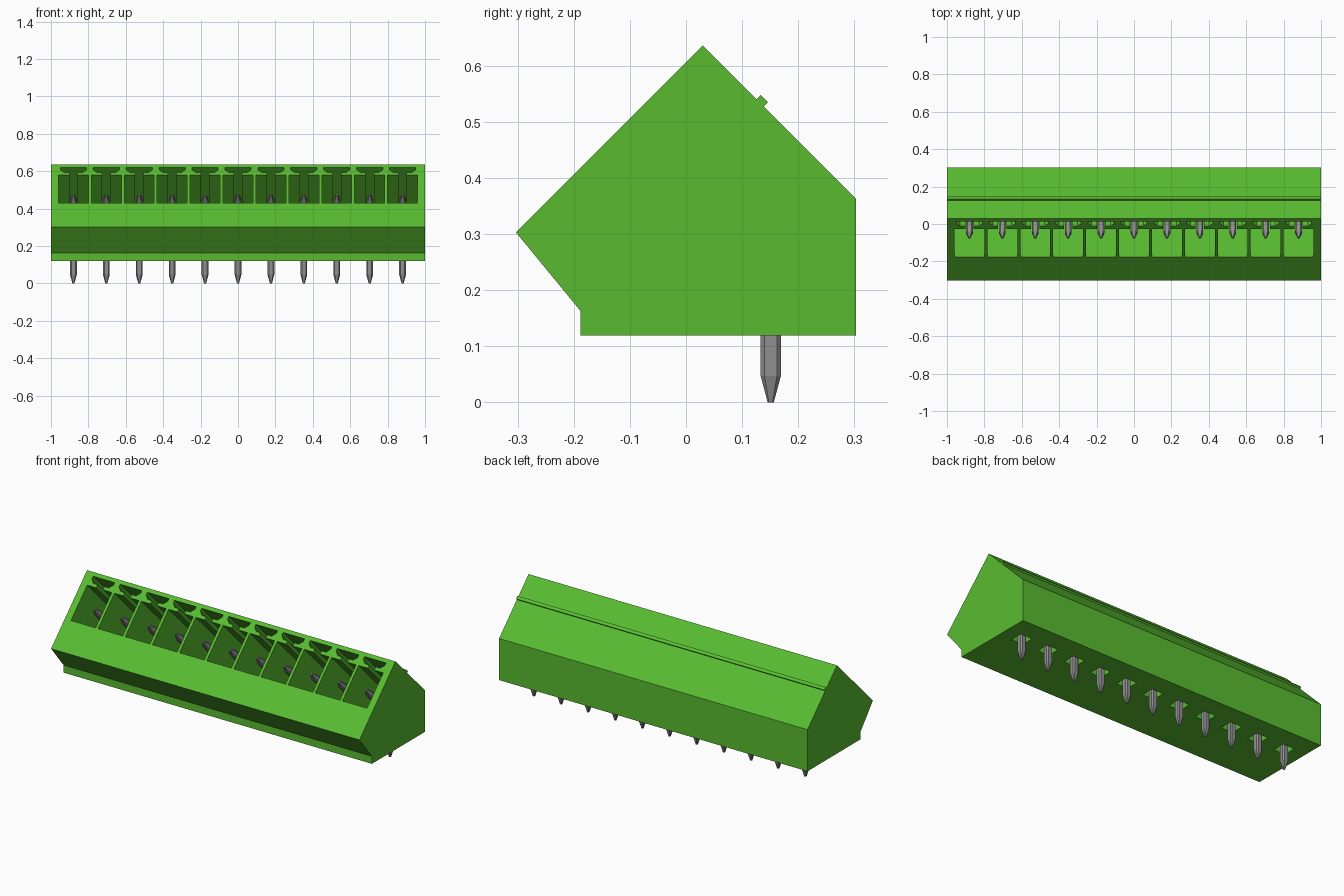
import bpy
import bmesh
from mathutils import Vector

cube = bpy.data.objects.get("Cube")
if cube:
    bpy.data.objects.remove(cube, do_unlink=True)

PITCH = 0.176
PIN_XS = [PITCH * (i - 5) for i in range(11)]
PIN_Y = 0.151


def make_material(name, colour):
    mat = bpy.data.materials.new(name)
    mat.use_nodes = True
    mat.diffuse_color = colour
    mat.node_tree.nodes["Principled BSDF"].inputs["Base Color"].default_value = colour
    return mat


green = make_material("green plastic", (0.10, 0.50, 0.03, 1))
grey = make_material("grey metal", (0.28, 0.28, 0.28, 1))


def finish(bm, name, mat):
    bmesh.ops.recalc_face_normals(bm, faces=bm.faces)
    mesh = bpy.data.meshes.new(name)
    bm.to_mesh(mesh)
    bm.free()
    mesh.materials.append(mat)
    obj = bpy.data.objects.new(name, mesh)
    bpy.context.collection.objects.link(obj)
    return obj


def add_prism(bm, points, direction):
    """Closed prism: outline swept along a direction."""
    a = [bm.verts.new(p) for p in points]
    b = [bm.verts.new(Vector(p) + Vector(direction)) for p in points]
    bm.faces.new(a)
    bm.faces.new(b[::-1])
    for i in range(len(a)):
        j = (i + 1) % len(a)
        bm.faces.new((a[i], a[j], b[j], b[i]))


def side_profile(name, profile):
    bm = bmesh.new()
    add_prism(bm, [(-1, y, z) for y, z in profile], (2, 0, 0))
    return finish(bm, name, green)


# Housing with a 45 degree mating face, and the rib on its back slope
housing = side_profile("housing", [
    (-0.303, 0.303), (0.03, 0.636), (0.303, 0.363),
    (0.303, 0.119), (-0.188, 0.119), (-0.188, 0.163)])
side_profile("back_rib", [
    (0.122, 0.537), (0.133, 0.548), (0.146, 0.535), (0.135, 0.524)])

# Cutter: keyed sockets in the slope and pin holes underneath
half = [(0.08, -0.176), (0.08, -0.026), (0.022, -0.026), (0.022, -0.012),
        (0.05, -0.012), (0.07, 0.003), (0.07, 0.014)]
outline = half + [(-x, y) for x, y in reversed(half)]
HOLE = 0.037
bm = bmesh.new()
for px in PIN_XS:
    lift = 0.01
    add_prism(bm, [(px + x, y - lift, y + 0.606 + lift) for x, y in outline],
              (0, 0.206, -0.206))
    add_prism(bm, [(px + sx * HOLE, PIN_Y + sy * HOLE, 0.1)
                   for sx, sy in ((-1, -1), (1, -1), (1, 1), (-1, 1))], (0, 0, 0.1))
cutter = finish(bm, "socket_cutter", green)
cutter.hide_render = True

cut = housing.modifiers.new("sockets", "BOOLEAN")
cut.operation = "DIFFERENCE"
cut.solver = "EXACT"
cut.object = cutter
bpy.context.view_layer.objects.active = housing
bpy.ops.object.modifier_apply(modifier=cut.name)
bpy.data.objects.remove(cutter, do_unlink=True)

# Bent pins: chamfered square section swept along tip, shank, bend, shank, tip
diag = Vector((0, 1, 1)).normalized()
back = Vector((0, 1, 0))
bend = Vector((0, 1, 0.414))
path = [(-0.074, 0.476, diag, 0.3), (-0.042, 0.444, diag, 1),
        (PIN_Y, 0.251, bend, 1), (PIN_Y, 0.047, back, 1), (PIN_Y, 0, back, 0.3)]
A, B = 0.018, 0.011
section = [(A, B), (B, A), (-B, A), (-A, B), (-A, -B), (-B, -A), (B, -A), (A, -B)]
for n, px in enumerate(PIN_XS, 1):
    bm = bmesh.new()
    rings = []
    for y, z, across, scale in path:
        rings.append([bm.verts.new(Vector((px + u * scale, y, z)) + across * v * scale)
                      for u, v in section])
    for r, s in zip(rings, rings[1:]):
        for i in range(len(r)):
            j = (i + 1) % len(r)
            bm.faces.new((r[i], r[j], s[j], s[i]))
    bm.faces.new(rings[0])
    bm.faces.new(rings[-1][::-1])
    finish(bm, f"pin_{n}", grey)
